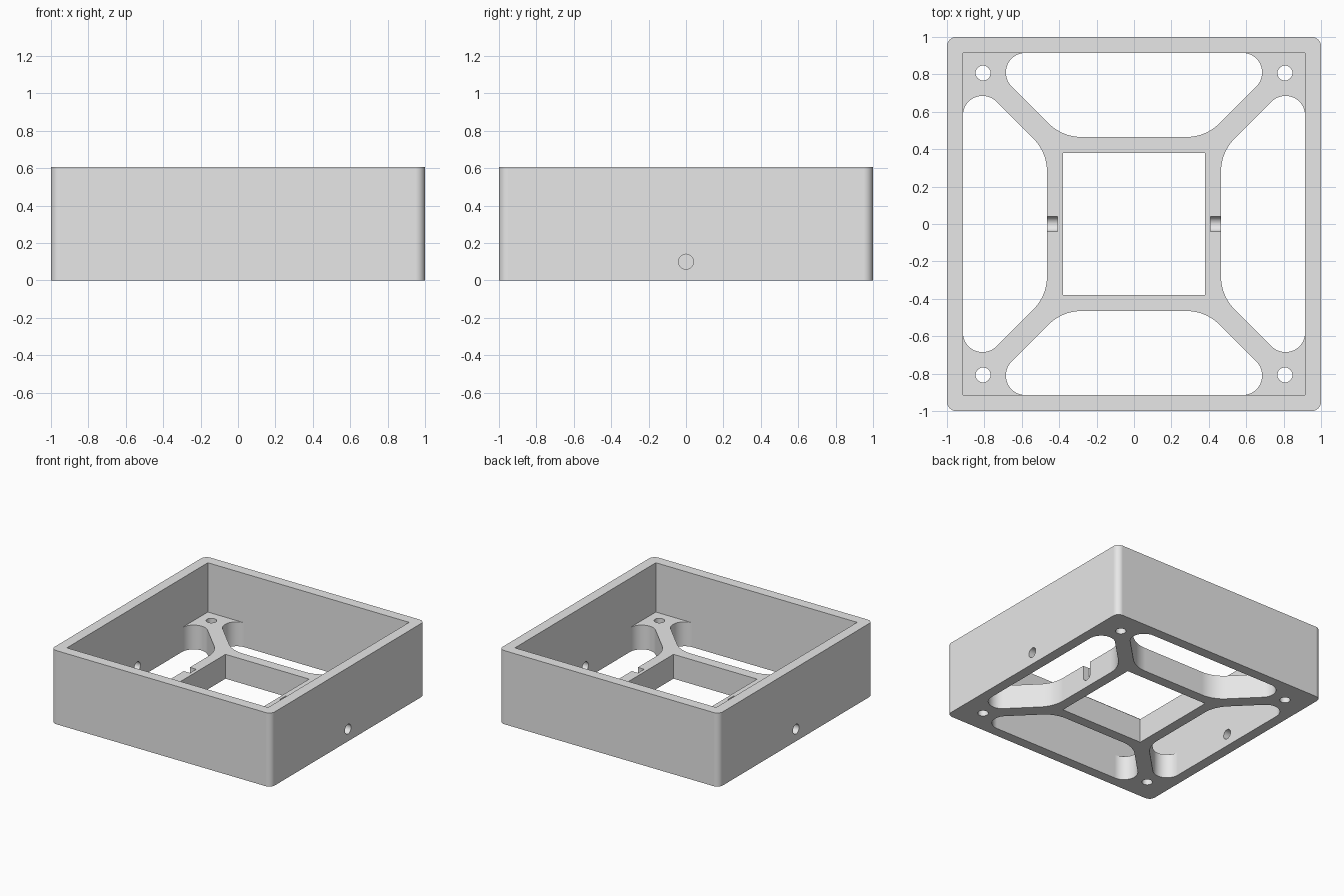
import bpy, bmesh
from math import cos, sin, radians
from mathutils import Matrix

cube = bpy.data.objects.get("Cube")
if cube:
    bpy.data.objects.remove(cube, do_unlink=True)

HEIGHT, FLOOR = 0.605, 0.2      # wall height, floor thickness
INNER, END = 0.915, 0.58        # cavity half width, straight half length of an opening
WINDOW, SCREW, HOLE = 0.38, 0.807, 0.04


def arc(cx, cy, r, start, stop, n):
    angles = [radians(start + (stop - start) * i / n) for i in range(n + 1)]
    return [(cx + r * cos(a), cy + r * sin(a)) for a in angles]


def circle(cx, cy, r):
    return arc(cx, cy, r, 0, 360, 32)[:-1]


def four_sides(points):
    """Repeat a run of points around the centre in quarter turns."""
    loop = []
    for _ in range(4):
        loop += points
        points = [(-y, x) for x, y in points]
    return loop


def add_slab(bm, loops, z0, z1):
    """Fill outlines with holes, extrude them and add the result to bm."""
    curve = bpy.data.curves.new("outline", 'CURVE')
    curve.dimensions, curve.fill_mode = '2D', 'BOTH'
    curve.extrude = (z1 - z0) / 2
    for loop in loops:
        spline = curve.splines.new('POLY')
        spline.points.add(len(loop) - 1)
        for p, (x, y) in zip(spline.points, loop):
            p.co = (x, y, 0, 1)
        spline.use_cyclic_u = True
    ob = bpy.data.objects.new("outline", curve)
    bpy.context.collection.objects.link(ob)
    deps = bpy.context.evaluated_depsgraph_get()
    mesh = bpy.data.meshes.new_from_object(ob.evaluated_get(deps))
    mesh.transform(Matrix.Translation((0, 0, (z0 + z1) / 2)))
    bm.from_mesh(mesh)
    bpy.data.objects.remove(ob, do_unlink=True)
    bpy.data.curves.remove(curve)
    bpy.data.meshes.remove(mesh)


def prism_x(name, profile, x0, x1):
    """Cutter with a (y, z) profile running along x."""
    bm = bmesh.new()
    face = bm.faces.new([bm.verts.new((x0, y, z)) for y, z in profile])
    out = bmesh.ops.extrude_face_region(bm, geom=[face])["geom"]
    verts = [g for g in out if isinstance(g, bmesh.types.BMVert)]
    bmesh.ops.translate(bm, verts=verts, vec=(x1 - x0, 0, 0))
    bmesh.ops.recalc_face_normals(bm, faces=bm.faces)
    mesh = bpy.data.meshes.new(name)
    bm.to_mesh(mesh)
    bm.free()
    ob = bpy.data.objects.new(name, mesh)
    ob.hide_render = True
    bpy.context.collection.objects.link(ob)
    return ob


# Outlines: rounded outside, square cavity, four-armed floor with openings
outside = four_sides(arc(0.95, 0.95, 0.05, 0, 90, 8))
cavity = four_sides([(INNER, INNER), (END, INNER), (-END, INNER)])
half = arc(END, 0.81, 0.105, 90, -45, 18) + arc(0.28, 0.715, 0.25, -45, -90, 10)
arms = four_sides([(INNER, INNER)] + half + [(-x, y) for x, y in reversed(half)])
window = four_sides([(WINDOW, WINDOW)])
screws = [circle(sx * SCREW, sy * SCREW, HOLE) for sx in (-1, 1) for sy in (-1, 1)]

# Lower wall, floor and upper wall
bm = bmesh.new()
add_slab(bm, [outside, cavity], 0, FLOOR)
add_slab(bm, [arms, window] + screws, 0, FLOOR)
add_slab(bm, [outside, cavity], FLOOR, HEIGHT)


def is_contact(face):
    """Faces buried where the layers meet."""
    c = face.calc_center_median()
    far, near = max(abs(c.x), abs(c.y)), min(abs(c.x), abs(c.y))
    if abs(c.z - FLOOR) < 1e-4:
        return far > INNER + 1e-4
    return c.z < FLOOR - 1e-3 and c.z > 1e-3 and abs(far - INNER) < 1e-4 and near > END


bmesh.ops.delete(bm, geom=[f for f in bm.faces if is_contact(f)], context='FACES')
bmesh.ops.remove_doubles(bm, verts=bm.verts, dist=1e-4)
bmesh.ops.recalc_face_normals(bm, faces=bm.faces)
mesh = bpy.data.meshes.new("tray_frame")
bm.to_mesh(mesh)
bm.free()
frame = bpy.data.objects.new("tray_frame", mesh)
bpy.context.collection.objects.link(frame)

# Round side holes, and U-shaped notches in the window rim
notch = arc(0, 0.1, HOLE, 180, 360, 16) + [(HOLE, 0.3), (-HOLE, 0.3)]
cutters = []
for s in (-1, 1):
    cutters.append(prism_x("side_hole_cutter", circle(0, 0.1, HOLE), s * 0.8, s * 1.1))
    cutters.append(prism_x("notch_cutter", notch, s * 0.408, s * 0.6))
for cutter in cutters:
    mod = frame.modifiers.new("cut", 'BOOLEAN')
    mod.operation, mod.solver, mod.object = 'DIFFERENCE', 'EXACT', cutter
deps = bpy.context.evaluated_depsgraph_get()
cut_mesh = bpy.data.meshes.new_from_object(frame.evaluated_get(deps))
frame.modifiers.clear()
frame.data = cut_mesh
for cutter in cutters:
    bpy.data.objects.remove(cutter, do_unlink=True)

# Single grey material
grey = bpy.data.materials.new("light_grey")
grey.use_nodes = True
colour = (0.8, 0.8, 0.8, 1)
grey.diffuse_color = colour
grey.node_tree.nodes["Principled BSDF"].inputs["Base Color"].default_value = colour
cut_mesh.materials.clear()
cut_mesh.materials.append(grey)
for poly in cut_mesh.polygons:
    poly.material_index = 0

# Smooth rounded walls, sharp rims
bpy.ops.object.select_all(action='DESELECT')
frame.select_set(True)
bpy.context.view_layer.objects.active = frame
bpy.ops.object.shade_smooth_by_angle(angle=radians(30))
weighted = frame.modifiers.new("flat_wall_normals", 'WEIGHTED_NORMAL')
weighted.keep_sharp = True
